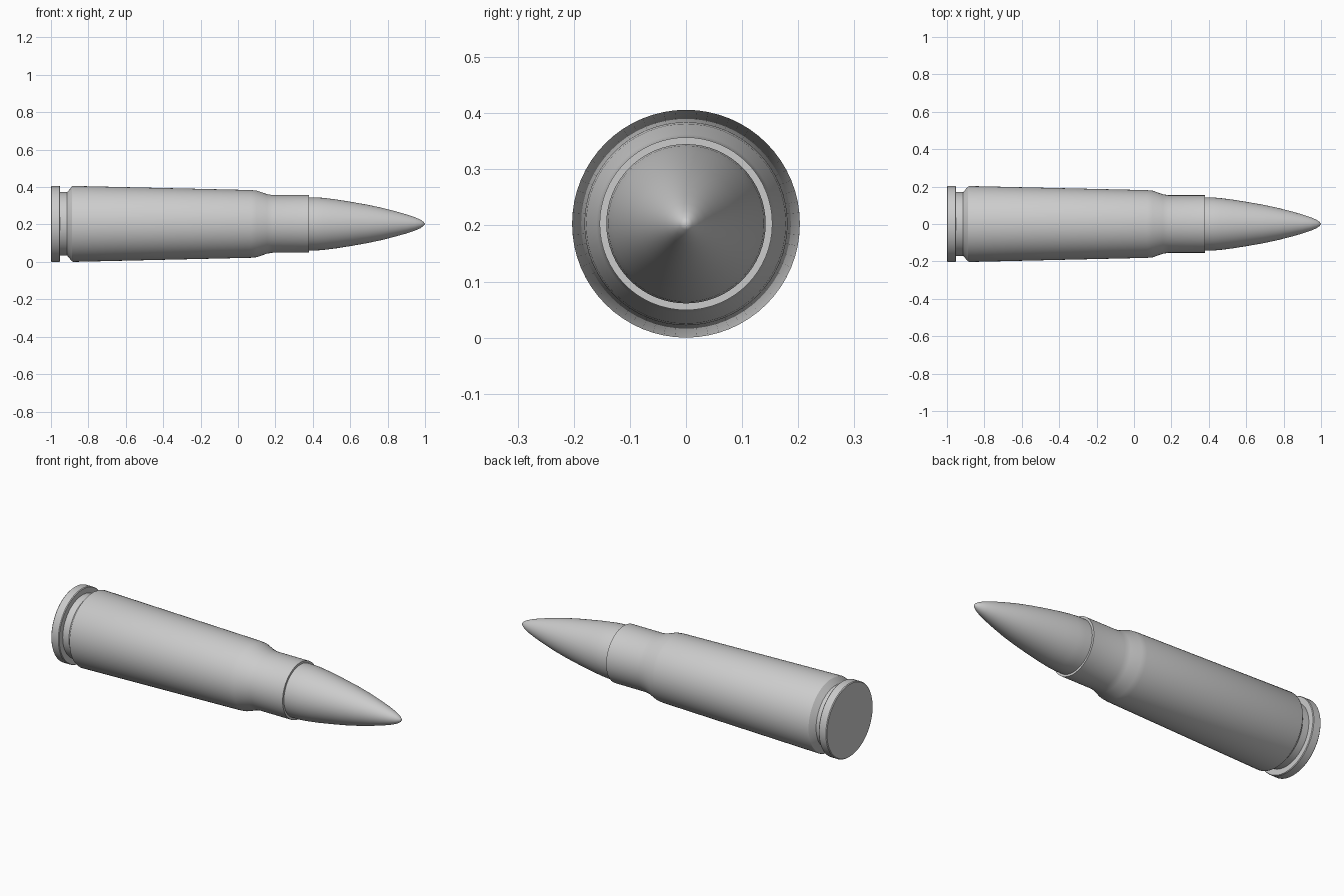
import bpy
import bmesh
from math import tau, radians
from mathutils import Matrix, Vector

cube = bpy.data.objects.get("Cube")
if cube:
    bpy.data.objects.remove(cube, do_unlink=True)

AXIS_Z = 0.203
SEGMENTS = 64

metal = bpy.data.materials.new("grey metal")
metal.use_nodes = True
GREY = (0.6, 0.6, 0.6, 1)
metal.diffuse_color = GREY
metal.node_tree.nodes["Principled BSDF"].inputs["Base Color"].default_value = GREY


def lathe(name, profile, angle):
    """Spin (x, radius) points around the long axis."""
    bm = bmesh.new()
    verts = [bm.verts.new((x, 0, r)) for x, r in profile]
    edges = [bm.edges.new(pair) for pair in zip(verts, verts[1:])]
    bmesh.ops.spin(bm, geom=verts + edges, cent=(0, 0, 0), axis=(1, 0, 0),
                   angle=tau, steps=SEGMENTS, use_merge=True)
    bmesh.ops.remove_doubles(bm, verts=bm.verts, dist=0.0001)
    bmesh.ops.recalc_face_normals(bm, faces=bm.faces)
    bmesh.ops.transform(bm, matrix=Matrix.Translation(Vector((0, 0, AXIS_Z))), verts=bm.verts)
    mesh = bpy.data.meshes.new(name)
    bm.to_mesh(mesh)
    bm.free()
    mesh.materials.append(metal)
    obj = bpy.data.objects.new(name, mesh)
    bpy.context.collection.objects.link(obj)
    bpy.ops.object.select_all(action="DESELECT")
    obj.select_set(True)
    bpy.context.view_layer.objects.active = obj
    bpy.ops.object.shade_smooth_by_angle(angle=radians(angle))
    return obj


# Case: base, rim, groove, tapered body, shoulder, neck and mouth
lathe("case", [
    (-1, 0), (-1, 0.199), (-0.996, 0.203), (-0.955, 0.203), (-0.951, 0.2),
    (-0.951, 0.17), (-0.913, 0.17), (-0.888, 0.2), (-0.88, 0.203),
    (0.07, 0.181), (0.1, 0.178), (0.155, 0.159), (0.185, 0.154),
    (0.38, 0.154), (0.38, 0.139)], 25)

# Pointed tip, seated inside the neck
lathe("pointed_tip", [
    (0.34, 0), (0.34, 0.142), (0.42, 0.142), (0.46, 0.139), (0.53, 0.13),
    (0.61, 0.117), (0.69, 0.103), (0.77, 0.086), (0.84, 0.068),
    (0.9, 0.051), (0.945, 0.036), (0.975, 0.023), (0.992, 0.011), (1, 0)], 50)
